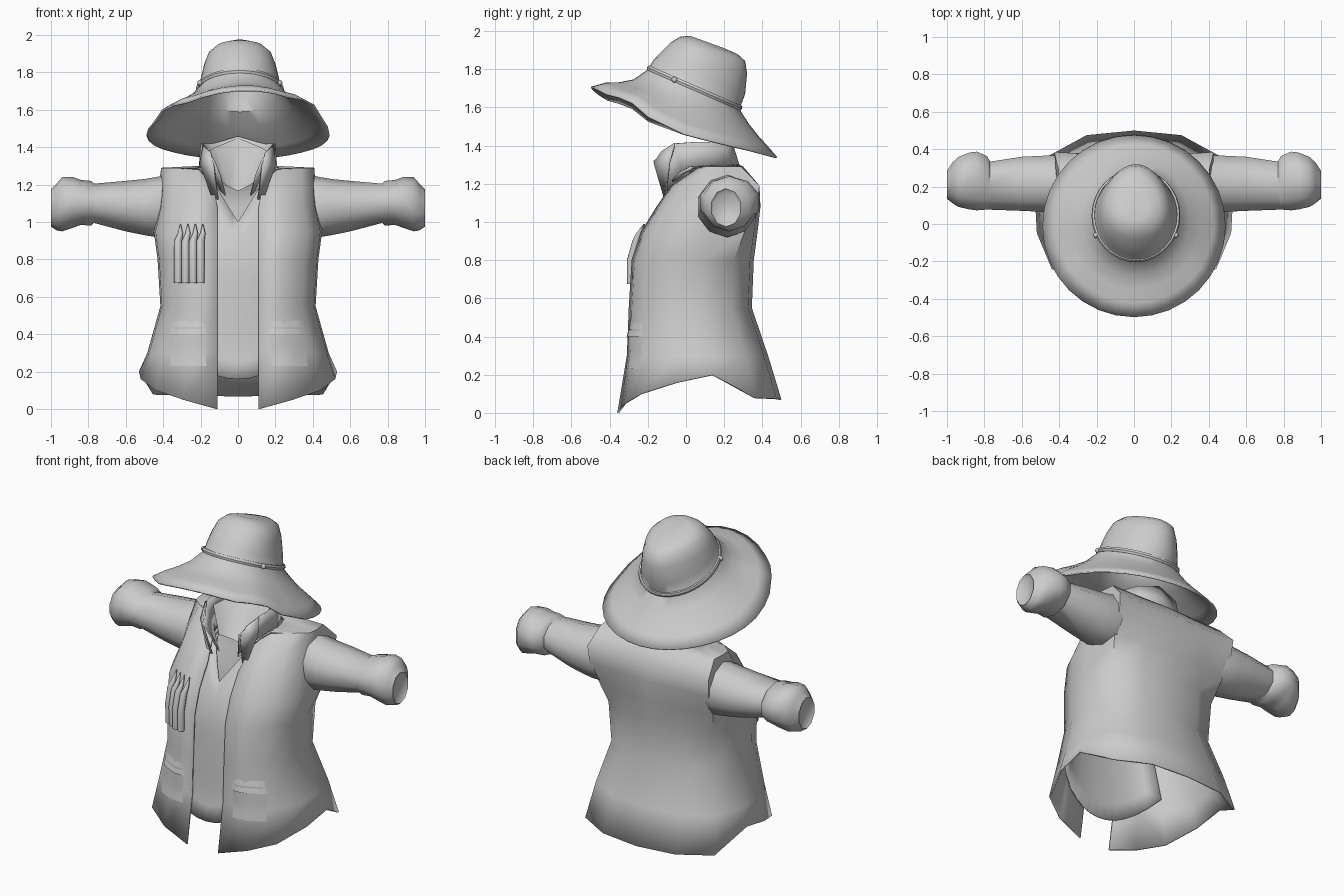
import bpy, bmesh, math
from mathutils import Vector

if "Cube" in bpy.data.objects:
    bpy.data.objects.remove(bpy.data.objects["Cube"])

cloth = bpy.data.materials.new("grey_cloth")
cloth.diffuse_color = (0.6, 0.6, 0.6, 1)
cloth.use_nodes = True
cloth.node_tree.nodes["Principled BSDF"].inputs["Base Color"].default_value = cloth.diffuse_color


def finish(name, bm, thick=0, angle=50):
    bmesh.ops.recalc_face_normals(bm, faces=bm.faces)
    me = bpy.data.meshes.new(name)
    bm.to_mesh(me)
    bm.free()
    me.materials.append(cloth)
    ob = bpy.data.objects.new(name, me)
    bpy.context.collection.objects.link(ob)
    bpy.ops.object.select_all(action='DESELECT')
    ob.select_set(True)
    bpy.context.view_layer.objects.active = ob
    if thick:
        mod = ob.modifiers.new("thickness", 'SOLIDIFY')
        mod.thickness = thick
    bpy.ops.object.shade_smooth_by_angle(angle=math.radians(angle))
    return ob


def loft(name, rows, closed=True, cap_start=False, cap_end=False, thick=0, angle=50):
    """Skin a list of equally long point rows."""
    bm = bmesh.new()
    vs = [[bm.verts.new(p) for p in r] for r in rows]
    n = len(rows[0])
    for a, b in zip(vs, vs[1:]):
        for i in range(n if closed else n - 1):
            j = (i + 1) % n
            bm.faces.new((a[i], a[j], b[j], b[i]))
    if cap_start:
        bm.faces.new(vs[0])
    if cap_end:
        bm.faces.new(vs[-1])
    return finish(name, bm, thick, angle)


def lerp_table(t, table):
    """Piecewise linear lookup; each entry is (key, value...)."""
    if t <= table[0][0]:
        return table[0][1:]
    for a, b in zip(table, table[1:]):
        if t <= b[0]:
            k = (t - a[0]) / (b[0] - a[0])
            return tuple(p + (q - p) * k for p, q in zip(a[1:], b[1:]))
    return table[-1][1:]


def mirrored(half):
    """Front-to-back half row on +x, completed round the back to the -x side."""
    return half + [(-x, y, z) for x, y, z in reversed(half[:-1])]


# ---- coat body: height, half width, front y, back y
BODY = [(0.10, .53, -.345, .50), (0.30, .485, -.31, .43), (0.55, .415, -.30, .345),
        (0.80, .43, -.285, .355), (0.95, .45, -.235, .375), (1.08, .42, -.155, .39),
        (1.19, .41, -.08, .385), (1.29, .41, .07, .30)]
COLS = [(.2, -1), (.55, -.95), (.83, -.75), (.98, -.3), (1, .15), (.86, .68), (.48, .94), (0, 1)]
# squarer back corner towards the shoulders
CORNER = {.95: (.9, .78), 1.08: (1, .93), 1.19: (1.04, 1), 1.29: (.98, .9)}
HEM = [0, .05, .10, .16, .20, .08, .075, .07]


def section(z, w, f, b, gap):
    mid, half = (f + b) / 2, (b - f) / 2
    cols = list(COLS)
    cols[5] = CORNER.get(z, cols[5])
    return [(gap if i == 0 else cx * w, mid + half * cy, z) for i, (cx, cy) in enumerate(cols)]


rows = []
for z, w, f, b in BODY:
    half = section(z, w, f, b, .11 if z < 1.1 else .13)
    if z == .10:
        half = [(x, y, h) for (x, y, _), h in zip(half, HEM)]
        half[0] = (.11, -.36, 0)
    rows.append(mirrored(half))
# shoulder slope up to the neck
rows.append(mirrored([(.14, -.07, 1.21), (.17, -.03, 1.25), (.20, .02, 1.28), (.21, .07, 1.29),
                      (.21, .13, 1.3), (.18, .21, 1.3), (.1, .26, 1.3), (0, .28, 1.3)]))
loft("coat_body", rows, closed=False, thick=.01)


def front_y(x, z):
    """Depth of the coat front at a given x and height."""
    w, f, b = lerp_table(z, BODY)
    mid, half = (f + b) / 2, (b - f) / 2
    table = [(0, -1)] + COLS[:4]
    return mid + half * lerp_table(abs(x) / w, table)[0]


# ---- undershirt behind the coat opening, V neck at the top
rows = []
for j in range(10):
    t = j / 9
    row = []
    for i in range(13):
        u = i / 6 - 1
        x = u * (.37 - .21 * t)
        z = (.16 + .2 * u * u) * (1 - t) + (1.0 + .26 * abs(u)) * t
        row.append((x, front_y(x, z) + .012 + .02 * u * u, z))
    rows.append(row)
loft("undershirt", rows, closed=False, thick=.008)

# ---- standing collar, folded lapels and the lining inside the neck
low = mirrored([(.07, -.10, 1.14), (.10, -.08, 1.17), (.17, -.02, 1.25), (.21, .1, 1.29),
                (.14, .24, 1.3), (0, .28, 1.3)])
top = mirrored([(.10, -.14, 1.25), (.13, -.17, 1.32), (.19, -.06, 1.41), (.2, .06, 1.42),
                (.14, .21, 1.42), (0, .23, 1.46)])
loft("collar", [low, top], closed=False, thick=.01)
loft("neck_lining", [mirrored([(.175, .0, 1.37), (.12, .19, 1.40), (0, .215, 1.45)]),
                     mirrored([(.10, -.05, 1.22), (.05, .0, 1.19), (0, .02, 1.165)])], closed=False)
for s in (-1, 1):
    loft("lapel", [[(s * .19, -.06, 1.415), (s * .205, -.09, 1.31), (s * .14, -.11, 1.13)],
                   [(s * .15, -.13, 1.37), (s * .135, -.17, 1.31), (s * .11, -.115, 1.12)]],
         closed=False, thick=.01)

# ---- sleeves with cuffs: x, centre y, centre z, radius y, radius z
ARM = [(.39, .22, 1.085, .15, .165), (.44, .215, 1.08, .16, .16), (.50, .215, 1.08, .157, .15),
       (.60, .215, 1.085, .152, .135), (.77, .205, 1.10, .135, .105), (.785, .22, 1.10, .15, .12),
       (.84, .23, 1.105, .165, .12), (.88, .23, 1.105, .16, .135), (.94, .225, 1.095, .14, .145),
       (.97, .22, 1.08, .115, .125), (.999, .21, 1.075, .08, .10), (.985, .21, 1.075, .065, .085)]
for s in (-1, 1):
    rings = [[(s * x, cy + ry * math.cos(a), cz + rz * math.sin(a))
              for a in [math.tau * (k + .5) / 10 for k in range(10)]] for x, cy, cz, ry, rz in ARM]
    loft("sleeve", rings, cap_end=True)


# ---- hip pockets with flaps, following the coat front, borders sunk into it
def patch(name, s, x0, x1, z0, z1, lift_low, lift_top):
    n = 7
    rows = []
    for j in range(n):
        t = j / (n - 1)
        row = []
        for i in range(n):
            u = i / (n - 1)
            x, z = s * (x0 + (x1 - x0) * u), z0 + (z1 - z0) * t
            lift = lift_low + (lift_top - lift_low) * t
            if i in (0, n - 1):
                lift = -.003
            row.append((x, front_y(x, z) - lift, z))
        rows.append(row)
    loft(name, rows, closed=False)


for s in (-1, 1):
    patch("hip_pocket", s, .16, .38, .23, .44, .002, .010)
    patch("pocket_flap", s, .155, .385, .40, .485, .016, -.003)

# ---- chest pouch: four pointed loops side by side
for k in range(4):
    x = -.32 + k * .04
    rings = []
    for z, r, out in [(.675, .021, .008), (.80, .022, .015), (.90, .021, .02), (.94, .014, .02), (.99, .003, .02)]:
        cx = x + (.012 if z > .92 else 0)
        y = front_y(x, z) - out
        rings.append([(cx + r * math.cos(a), y + r * math.sin(a), z)
                      for a in [math.tau * i / 8 for i in range(8)]])
    loft("chest_pouch_loop", rings, cap_start=True, cap_end=True)

# ---- hat: tilted rings, angle 0 faces the front, narrowing to the back
N = 32


def hat_ring(cy, cz, rx, ry, tilt=-23.5, taper=0.0):
    pts = []
    tilt = math.radians(tilt)
    for i in range(N):
        a = math.tau * i / N
        d = -ry * math.cos(a)
        pts.append((rx * math.sin(a) * (1 + taper * math.cos(a)) + .01,
                    cy + d * math.cos(tilt), cz + d * math.sin(tilt)))
    return pts


crown = [hat_ring(.04, 1.695, .225, .262), hat_ring(.07, 1.76, .208, .256, -20.6, .08),
         hat_ring(.095, 1.835, .188, .232, -14, .16), hat_ring(.115, 1.892, .165, .201, -14, .2),
         hat_ring(.12, 1.925, .125, .157, -17, .2), hat_ring(.11, 1.943, .065, .095, -20, .2)]
EDGE = [(-.5, 1.71), (-.42, 1.66), (-.3, 1.63), (-.2, 1.545), (0, 1.46), (.2, 1.41), (.35, 1.375), (.48, 1.34)]
edge = []
for i in range(N):
    a = math.tau * i / N
    y = -.01 - .488 * math.cos(a)
    side = math.sin(a)
    z = lerp_table(y, EDGE)[0] + .03 * side * max(0, math.cos(a))
    edge.append((.49 * side, y, z))


def between(t, drop, front_drop):
    """Brim ring between crown base and outer edge, dished near the crown."""
    out = []
    for i, (p, q) in enumerate(zip(crown[0], edge)):
        d = drop + front_drop * max(0, math.cos(math.tau * i / N))
        out.append(tuple(Vector(p).lerp(Vector(q), t) - Vector((0, 0, d))))
    return out


brim = [edge, between(.75, .006, -.004), between(.5, .014, .008), between(.25, .014, .016)]
loft("hat", brim + crown, cap_end=True, thick=.01)

# ---- hat cord with two small knots
cord = []
for k in range(7):
    a = math.tau * k / 6
    r, h = .010 * math.cos(a), .014 * math.sin(a)
    cord.append(hat_ring(.045 + h * .4, 1.702 + h, .227 + r, .262 + r))
loft("hat_cord", cord)
for s in (-1, 1):
    bm = bmesh.new()
    bmesh.ops.create_icosphere(bm, subdivisions=2, radius=.016)
    bmesh.ops.translate(bm, verts=bm.verts, vec=(.01 + s * .212, -.06, 1.745))
    finish("cord_knot", bm)
